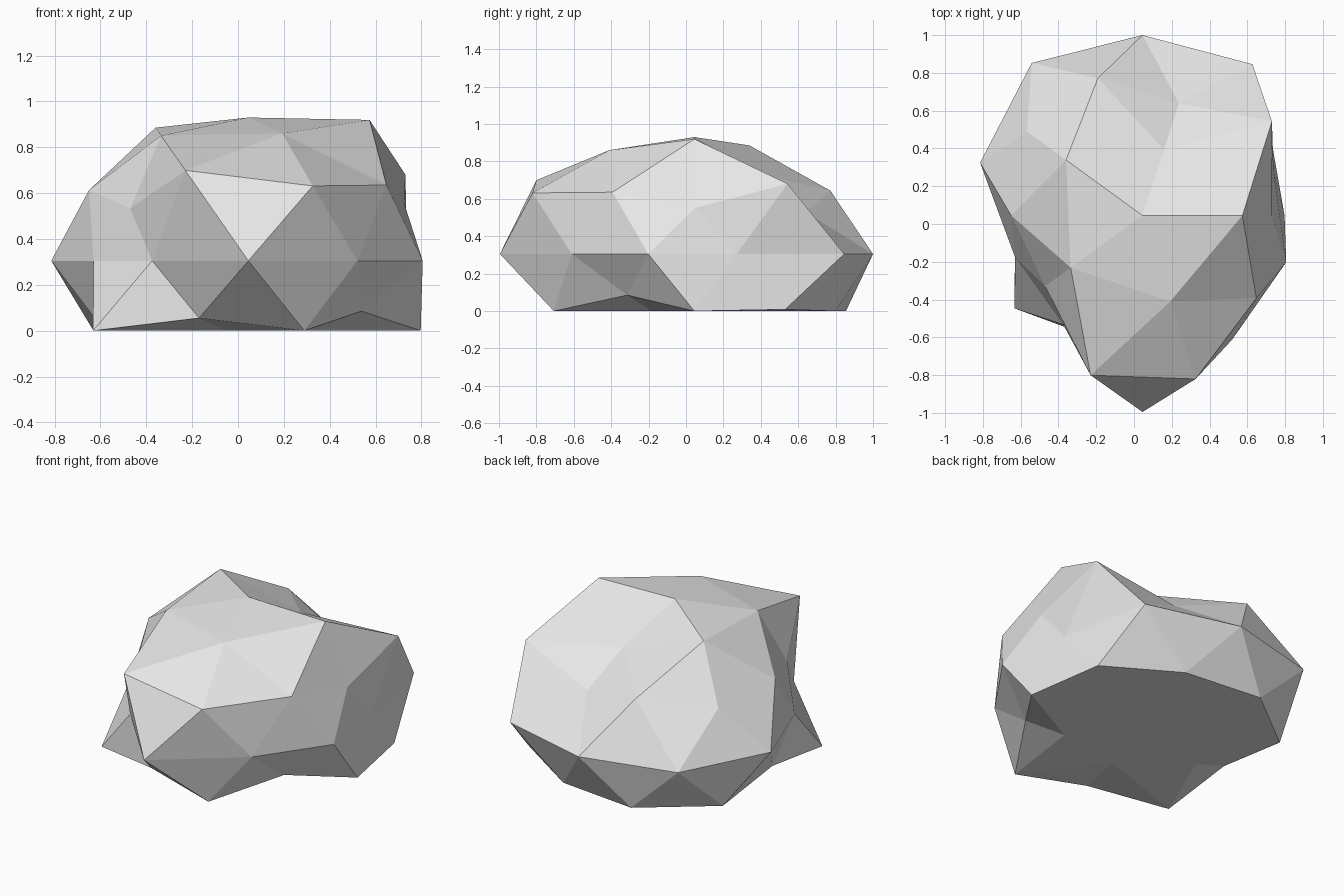
import bpy, bmesh, math

cube = bpy.data.objects.get("Cube")
if cube:
    bpy.data.objects.remove(cube, do_unlink=True)

# Stone colour
stone = bpy.data.materials.new("pale_grey_stone")
stone.use_nodes = True
grey = (0.8, 0.8, 0.8, 1)
stone.diffuse_color = grey
stone.node_tree.nodes["Principled BSDF"].inputs["Base Color"].default_value = grey

# Horizontal reach of each ring of corners, keyed by ring height,
# listed anticlockwise from +x
reach = {
    0.9: (.529, .367, .50, .47, .478),
    0.5: (.847, .764, .695, .889, .745),
    0.4: (.682, .625, .755, .637, .91),
    0.0: (.73, .99, .955, .998, .904, .71, .714, 1.04, .81, .80),
    -0.4: (.825, .852, .675, .696, .612),
    -0.5: (.752, .794, .835, .837, .79),
    -0.9: (.4, .4, .47, .31, .39),
}
CENTRE_XY, CENTRE_Z = 0.045, 0.305
SQUASH = 0.718
POLE = 0.625

# Faceted ball, pushed in and out along each corner's direction
bm = bmesh.new()
bmesh.ops.create_icosphere(bm, subdivisions=2, radius=1)
for v in bm.verts:
    flat = math.hypot(v.co.x, v.co.y)
    if flat < 0.01:
        x, y, z = 0, 0, math.copysign(POLE, v.co.z)
    else:
        ring = reach[round(v.co.z, 1)]
        angle = (math.degrees(math.atan2(v.co.y, v.co.x)) + 1) % 360
        r = ring[int(angle * len(ring) / 360)]
        x, y, z = v.co.x / flat * r, v.co.y / flat * r, v.co.z / flat * r * SQUASH
    # Everything below the ground is pressed flat
    v.co = (x + CENTRE_XY, y + CENTRE_XY, max(0, z + CENTRE_Z))

mesh = bpy.data.meshes.new("rock")
bm.to_mesh(mesh)
bm.free()
mesh.materials.append(stone)
rock = bpy.data.objects.new("rock", mesh)
bpy.context.collection.objects.link(rock)
